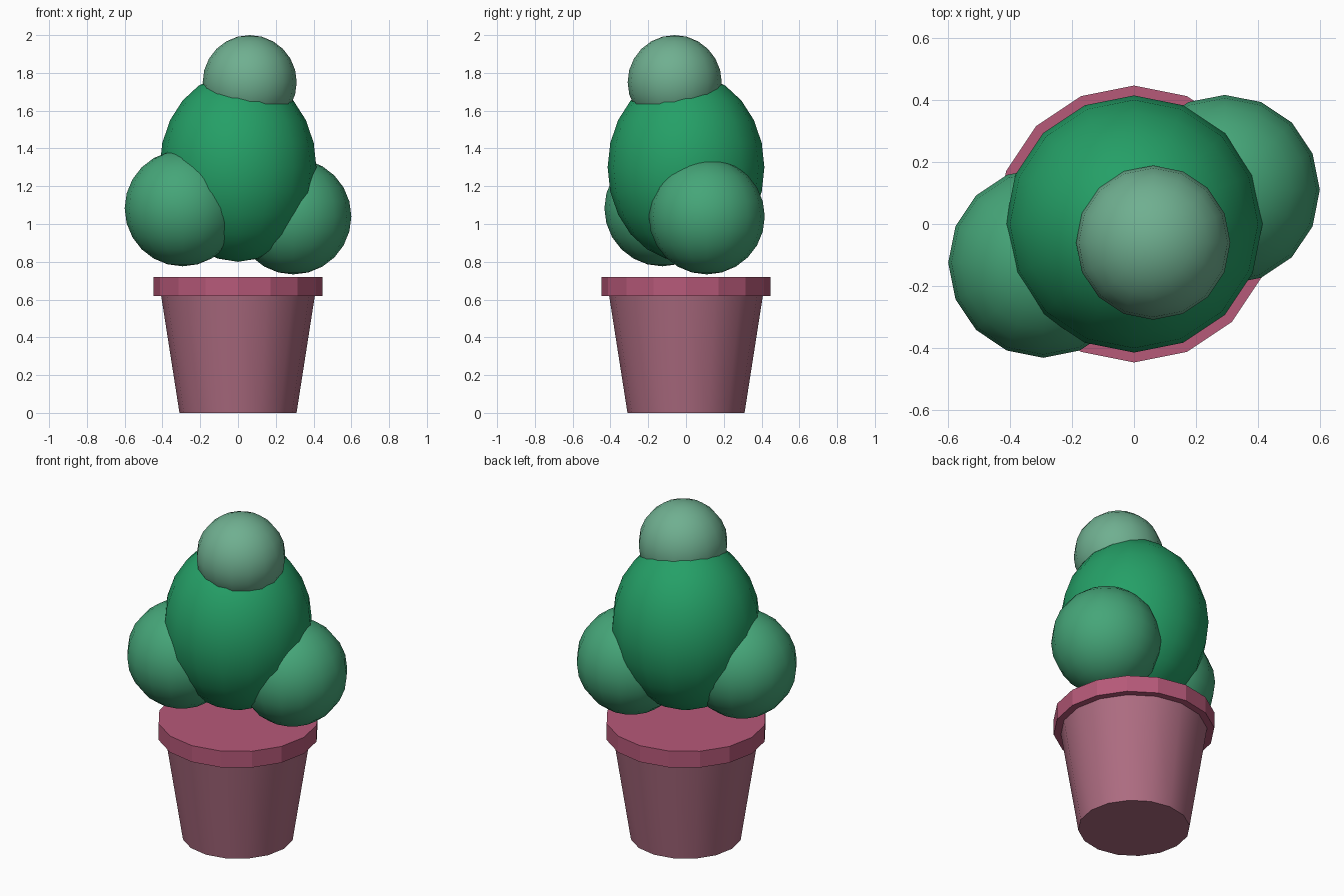
import bpy
import math

if "Cube" in bpy.data.objects:
    bpy.data.objects.remove(bpy.data.objects["Cube"])


def paint(obj, name, rgb):
    mat = bpy.data.materials.get(name) or bpy.data.materials.new(name)
    mat.diffuse_color = (*rgb, 1)
    mat.use_nodes = True
    mat.node_tree.nodes["Principled BSDF"].inputs["Base Color"].default_value = mat.diffuse_color
    obj.data.materials.append(mat)


def frustum(name, r_low, r_high, z_low, z_high, mat, rgb, smooth):
    bpy.ops.mesh.primitive_cone_add(
        vertices=16, radius1=r_low, radius2=r_high, depth=z_high - z_low,
        location=(0, 0, (z_low + z_high) / 2))
    obj = bpy.context.object
    obj.name = name
    if smooth:
        bpy.ops.object.shade_smooth_by_angle(angle=math.radians(40))
    paint(obj, mat, rgb)


def ball(name, radius, loc, mat, rgb, stretch=1.0):
    bpy.ops.mesh.primitive_uv_sphere_add(
        segments=16, ring_count=12, radius=radius, location=loc)
    obj = bpy.context.object
    obj.name = name
    for v in obj.data.vertices:
        v.co.z *= stretch
    bpy.ops.object.shade_smooth()
    paint(obj, mat, rgb)


# Tapered pot with a wider faceted rim
frustum("pot", 0.31, 0.41, 0.0, 0.64, "pot_pink", (0.42, 0.15, 0.22), True)
frustum("pot_rim", 0.447, 0.447, 0.62, 0.72, "rim_pink", (0.47, 0.10, 0.19), False)

# Tall central bush, two side lobes and a pale top lobe
ball("bush_centre", 0.415, (0, 0, 1.3), "green_deep", (0.018, 0.35, 0.135), 1.205)
ball("bush_lobe_left", 0.307, (-0.293, -0.125, 1.083), "green_mid", (0.06, 0.38, 0.19))
ball("bush_lobe_right", 0.307, (0.293, 0.11, 1.04), "green_mid", (0.06, 0.38, 0.19))
ball("bush_top", 0.249, (0.062, -0.06, 1.751), "green_pale", (0.16, 0.43, 0.28))
